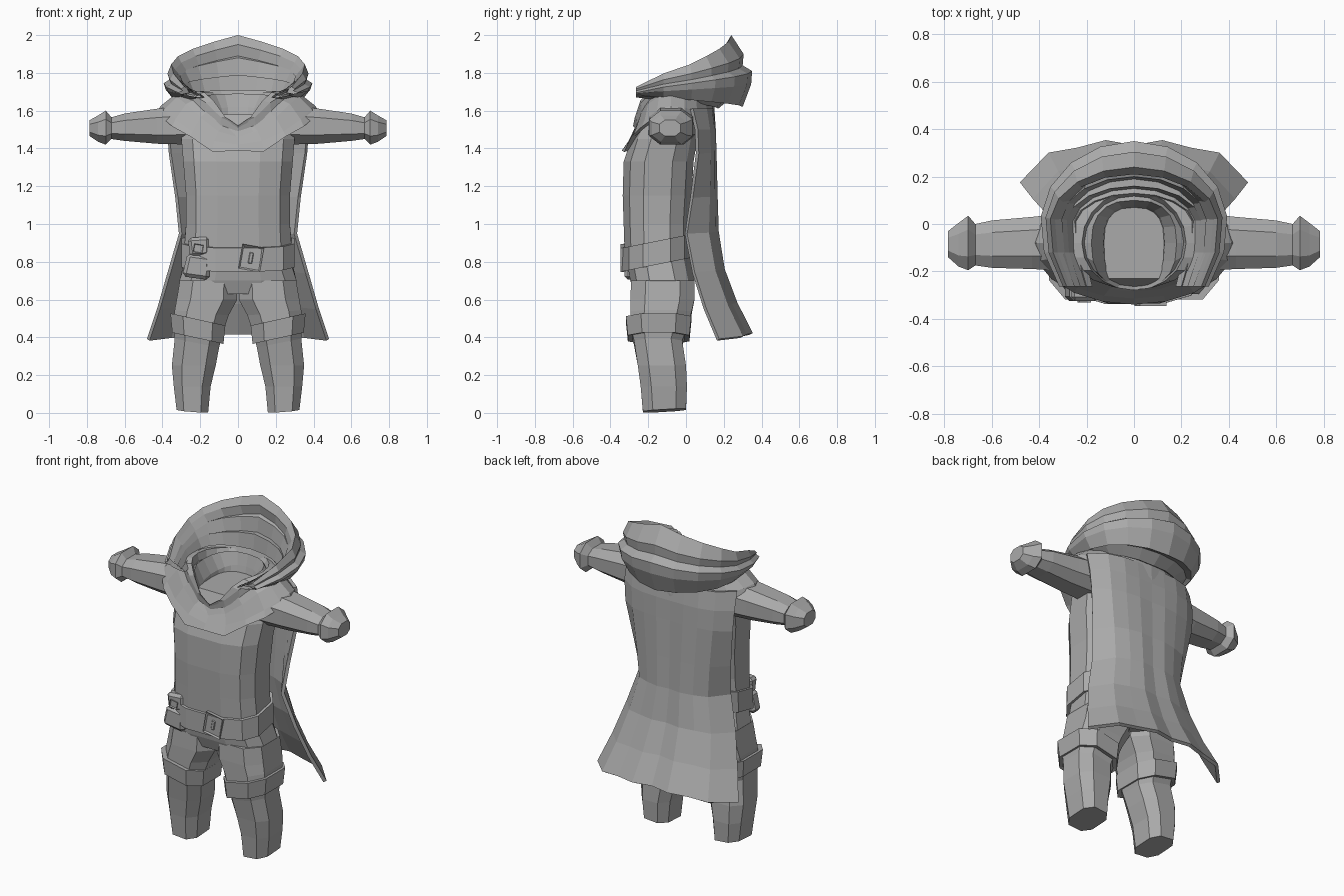
import bpy, bmesh
from math import sin, cos, pi, radians, copysign
from mathutils import Matrix

if "Cube" in bpy.data.objects:
    bpy.data.objects.remove(bpy.data.objects["Cube"])

CLOTH = bpy.data.materials.new("cloth_grey")
CLOTH.use_nodes = True
GREY = (0.4, 0.4, 0.4, 1)
CLOTH.diffuse_color = GREY
CLOTH.node_tree.nodes["Principled BSDF"].inputs["Base Color"].default_value = GREY


def finish(name, bm):
    bmesh.ops.recalc_face_normals(bm, faces=bm.faces)
    mesh = bpy.data.meshes.new(name)
    bm.to_mesh(mesh)
    bm.free()
    mesh.materials.append(CLOTH)
    ob = bpy.data.objects.new(name, mesh)
    bpy.context.collection.objects.link(ob)
    return ob


def loft(name, rings, closed=True, caps=(), loop=False):
    """Skin a list of equal-length point rings; caps lists the ring ends to fill."""
    bm = bmesh.new()
    rows = [[bm.verts.new(p) for p in r] for r in rings]
    n = len(rows[0])
    pairs = list(zip(rows, rows[1:])) + ([(rows[-1], rows[0])] if loop else [])
    for a, b in pairs:
        for i in range(n if closed else n - 1):
            j = (i + 1) % n
            bm.faces.new((a[i], a[j], b[j], b[i]))
    for c in caps:
        bm.faces.new(rows[c])
    return finish(name, bm)


def mirror(ob):
    ob.modifiers.new("mirror", "MIRROR")
    return ob


def power(v, p):
    return copysign(abs(v) ** p, v)


def ring(z, x0, x1, y0, y1, tx=0, ty=0, n=12, p=0.7):
    """Rounded-box section filling x0..x1 and y0..y1, tilted along x and y."""
    cx, cy = (x0 + x1) / 2, (y0 + y1) / 2
    fit = 2 * cos(pi / n) ** p
    pts = []
    for i in range(n):
        a = 2 * pi * (i + 0.5) / n
        dx, dy = (x1 - x0) / fit * power(cos(a), p), (y1 - y0) / fit * power(sin(a), p)
        pts.append((cx + dx, cy + dy, z + tx * dx + ty * dy))
    return pts


def drape(rx, yf, yb, zf, zs, zb, n=20, scallop=0, dip=2, p=1):
    """Ring round the neck with its own height at front, sides and back."""
    pts, yc = [], -0.08
    for i in range(n):
        a = 2 * pi * i / n - pi / 2
        s = sin(a)
        y = yc + power(s, p) * ((yb - yc) if s > 0 else (yc - yf))
        z = zs + ((zb - zs) * s * s if s > 0 else (zf - zs) * abs(s) ** dip)
        if s < -0.8:
            z += scallop * (1 if i % 2 == 0 else -1)
        pts.append((rx * power(cos(a), p), y, z))
    return pts


# Tunic body, belt and trousers
loft("tunic", [ring(0.88, -.285, .285, -.325, .02, ty=.2), ring(1.0, -.275, .275, -.33, .02),
               ring(1.15, -.275, .275, -.335, .03), ring(1.33, -.29, .29, -.33, .04),
               ring(1.45, -.3, .3, -.29, .06), ring(1.58, -.27, .27, -.23, .08)], caps=(0, -1))
loft("belt", [ring(z, -w, w, -.155 - d, -.155 + d, ty=.2) for z, w, d in
              ((.785, .27, .16), (.785, .3, .183), (.91, .298, .183), (.91, .27, .16))],
     loop=True)
loft("hips", [ring(.63, -.28, .28, -.27, .03), ring(.7, -.31, .31, -.295, .045),
              ring(.79, -.285, .285, -.305, .02, ty=.2), ring(.89, -.27, .27, -.31, .01, ty=.2)],
     caps=(0, -1))

# Legs with a strap round each thigh
mirror(loft("leg", [ring(.012, .158, .325, -.228, 0, .08, .06, 8), ring(.14, .145, .34, -.24, .005, n=8),
                    ring(.25, .118, .35, -.255, 0, n=8), ring(.37, .1, .335, -.275, -.02, .2, n=8),
                    ring(.45, .08, .34, -.295, .01, .2, n=8), ring(.53, .05, .335, -.295, .03, .1, n=8),
                    ring(.6, .004, .325, -.295, .045, n=8), ring(.7, .004, .308, -.29, .045, n=8)], caps=(0, -1)))
mirror(loft("thigh_strap", [ring(z, .085 - e, .34 + e, -.3 - e, .01 + e, .22, 0, 8) for z, e in
                            ((.4, -.02), (.395, .008), (.495, .018), (.495, -.01))], loop=True))


# Sleeves ending in flared cuffs and fists
def sleeve(x, z0, z1, y0, y1):
    return [(x, y, z) for y, z, _ in ring(0, y0, y1, z0, z1, n=8, p=.8)]


mirror(loft("sleeve", [sleeve(*s) for s in (
    (.24, 1.42, 1.63, -.2, .05), (.43, 1.425, 1.61, -.19, .03), (.6, 1.44, 1.585, -.185, .015),
    (.67, 1.45, 1.565, -.175, .0), (.7, 1.42, 1.6, -.195, .035), (.74, 1.435, 1.575, -.18, .005),
    (.785, 1.465, 1.55, -.14, -.03))], caps=(0, -1)))

# Shoulder mantle with a scalloped hem
loft("mantle", [drape(.24, -.265, .13, 1.48, 1.69, 1.68, dip=5), drape(.34, -.285, .15, 1.46, 1.68, 1.62, dip=3),
                drape(.41, -.315, .155, 1.42, 1.625, 1.54), drape(.43, -.34, .155, 1.375, 1.59, 1.44, scallop=.014),
                drape(.39, -.315, .13, 1.385, 1.575, 1.44, scallop=.014), drape(.3, -.25, .1, 1.45, 1.6, 1.5)])

# Neck collar, folded over, with a sunken funnel inside
loft("collar", [drape(.3, -.27, .17, 1.49, 1.64, 1.62, dip=5), drape(.29, -.275, .17, 1.52, 1.69, 1.68, dip=6),
                drape(.22, -.28, .14, 1.52, 1.705, 1.69, dip=6), drape(.21, -.275, .12, 1.51, 1.66, 1.67, dip=5),
                drape(.18, -.275, .1, 1.52, 1.68, 1.69, dip=5, p=.8), drape(.13, -.26, .08, 1.5, 1.6, 1.62, p=.75),
                drape(.12, -.24, .06, 1.48, 1.54, 1.54, p=.75), drape(.01, -.09, -.07, 1.45, 1.45, 1.45)], caps=(-1,))


# Lowered hood: a horseshoe of stacked folds rising to the back
def horseshoe(rx, yb, z_tip, z_back, n=13):
    pts = []
    for i in range(n):
        t = 2 * i / (n - 1) - 1
        u = 1 - abs(t)
        a = radians(-37 + 127 * u)
        y = sin(a) * (yb if a > 0 else .44)
        pts.append((copysign(rx * cos(a), t) if u < 1 else 0, y, z_tip + (z_back - z_tip) * u ** .75))
    return pts


loft("hood", [horseshoe(*h) for h in (
    (.22, .11, 1.67, 1.65), (.25, .13, 1.69, 1.71), (.255, .15, 1.68, 1.69), (.285, .16, 1.705, 1.79),
    (.28, .19, 1.69, 1.79), (.315, .2, 1.715, 1.88), (.305, .22, 1.7, 1.89), (.335, .21, 1.715, 1.95),
    (.355, .24, 1.725, 2.0), (.375, .305, 1.715, 1.9), (.365, .3, 1.705, 1.84), (.395, .35, 1.695, 1.81),
    (.385, .345, 1.69, 1.74), (.34, .3, 1.685, 1.62), (.33, .23, 1.68, 1.66), (.27, .17, 1.67, 1.61))],
    closed=False, loop=True)


# Cape with pleats that deepen towards the hem
def cape_row(z, x_edge, y_edge, y_back, pleat, n=9):
    pts = []
    for i in range(n):
        v = 2 * i / (n - 1) - 1
        y = y_back - (y_back - y_edge) * abs(v) ** 4
        fold = pleat * (1 if i % 2 else -1) * (abs(v) < 1)
        pts.append((x_edge * v, y + fold, z - pleat * 3 * v * v))
    return pts


cape = loft("cape", [cape_row(*r) for r in (
    (1.61, .37, .03, .135, 0), (1.5, .37, .055, .148, 0), (1.38, .36, .06, .15, .002), (1.15, .325, .03, .155, .003),
    (.96, .305, .0, .16, .004), (.76, .365, .04, .19, .006), (.58, .42, .1, .255, .009),
    (.42, .475, .17, .335, .011))], closed=False)
solid = cape.modifiers.new("thickness", "SOLIDIFY")
solid.thickness, solid.offset = .02, 0


# Belt fittings
def block(name, loc, size, tilt=0, taper=1, inset=0, bevel=.008):
    bm = bmesh.new()
    bmesh.ops.create_cube(bm, size=1)
    for v in bm.verts:
        if v.co.z > 0:
            v.co.x *= taper
    bmesh.ops.scale(bm, vec=size, verts=bm.verts)
    if inset:
        front = min(bm.faces, key=lambda f: f.calc_center_median().y)
        bmesh.ops.inset_region(bm, faces=[front], thickness=inset)
        bmesh.ops.translate(bm, vec=(0, .015, 0), verts=front.verts)
    else:
        bmesh.ops.bevel(bm, geom=bm.edges[:], offset=bevel, segments=1, affect="EDGES")
    bm.transform(Matrix.Translation(loc) @ Matrix.Rotation(tilt, 4, "Y"))
    return finish(name, bm)


block("buckle", (.07, -.333, .82), (.115, .026, .13), radians(10), inset=.02)
block("buckle_prong", (.068, -.335, .82), (.022, .016, .06), radians(10), bevel=.004)
block("pouch", (-.215, -.285, .775), (.145, .08, .125), radians(8), taper=.85, bevel=.018)
block("pouch_flap", (-.205, -.29, .88), (.105, .07, .1), radians(-4), taper=1.1, bevel=.016)
block("pouch_clasp", (-.21, -.322, .87), (.05, .02, .045), radians(10), inset=.01)
